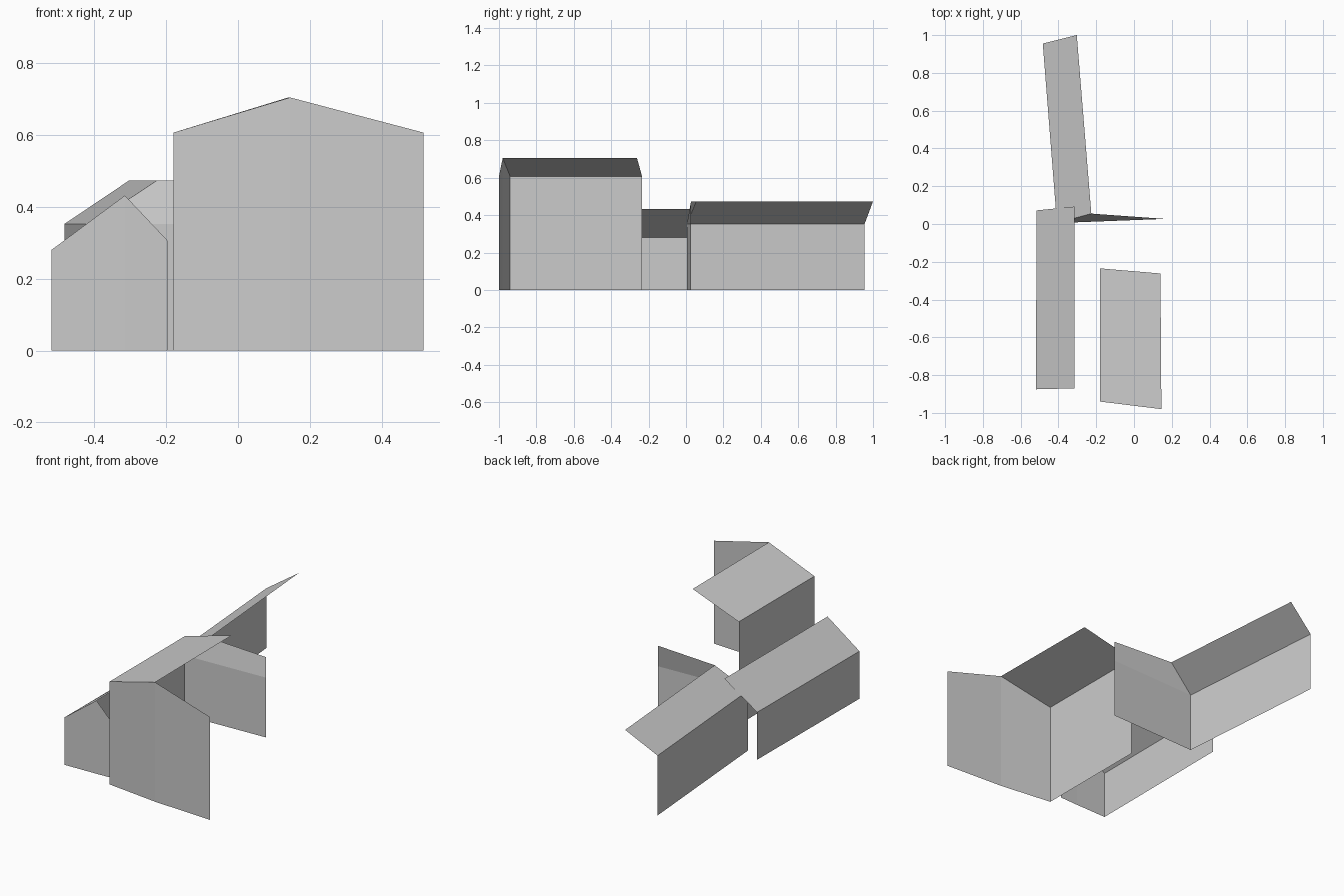
import bpy

if "Cube" in bpy.data.objects:
    bpy.data.objects.remove(bpy.data.objects["Cube"])

grey = bpy.data.materials.new("plain grey")
grey.diffuse_color = (0.6, 0.6, 0.6, 1)
grey.use_nodes = True
grey.node_tree.nodes["Principled BSDF"].inputs["Base Color"].default_value = grey.diffuse_color


def shell(name, quads):
    """Open sheet made of faces that share their common corners."""
    verts, faces = [], []
    for q in quads:
        for p in q:
            if p not in verts:
                verts.append(p)
        faces.append([verts.index(p) for p in q])
    mesh = bpy.data.meshes.new(name)
    mesh.from_pydata(verts, [], faces)
    mesh.materials.append(grey)
    bpy.context.collection.objects.link(bpy.data.objects.new(name, mesh))


def at(p, z):
    return (p[0], p[1], z)


def wing(name, eave, ridge, ze, zr):
    """Left wall and left roof slope; eave and ridge are (front, back) plan points."""
    (ef, eb), (rf, rb) = eave, ridge
    shell(name + "_left_wall", [(at(eb, 0), at(ef, 0), at(ef, ze), at(eb, ze))])
    shell(name + "_roof", [(at(ef, ze), at(rf, zr), at(rb, zr), at(eb, ze))])


def gable(name, left, apex, right, zl, za, zr):
    """Front wall bent slightly at the ridge line."""
    shell(name + "_gable", [
        (at(left, 0), at(apex, 0), at(apex, za), at(left, zl)),
        (at(apex, 0), at(right, 0), at(right, zr), at(apex, za))])


# Tall house
wing("tall_house", ((-0.18, -0.94), (-0.18, -0.235)),
     ((0.145, -0.98), (0.14, -0.262)), 0.607, 0.705)
gable("tall_house", (-0.18, -0.94), (0.145, -0.98), (0.517, -1.0), 0.607, 0.705, 0.607)

# Low house
wing("low_house", ((-0.52, -0.875), (-0.515, 0.072)),
     ((-0.315, -0.87), (-0.315, 0.092)), 0.28, 0.432)
gable("low_house", (-0.52, -0.875), (-0.315, -0.87), (-0.195, -0.865), 0.28, 0.432, 0.305)

# Rear house
left, end, top = (-0.408, 0.005), (0.165, 0.027), (-0.226, 0.055)
wing("rear_house", (left, (-0.483, 0.955)), (top, (-0.303, 1.0)), 0.353, 0.474)

# Rear house front: upright lower wall, upper panel leaning back to the ridge
shell("rear_house_front_wall", [
    (at(left, 0), at(end, 0), at(end, 0.353), at(left, 0.353)),
    (at(left, 0.353), at(end, 0.353), at(end, 0.474), at(top, 0.474))])
